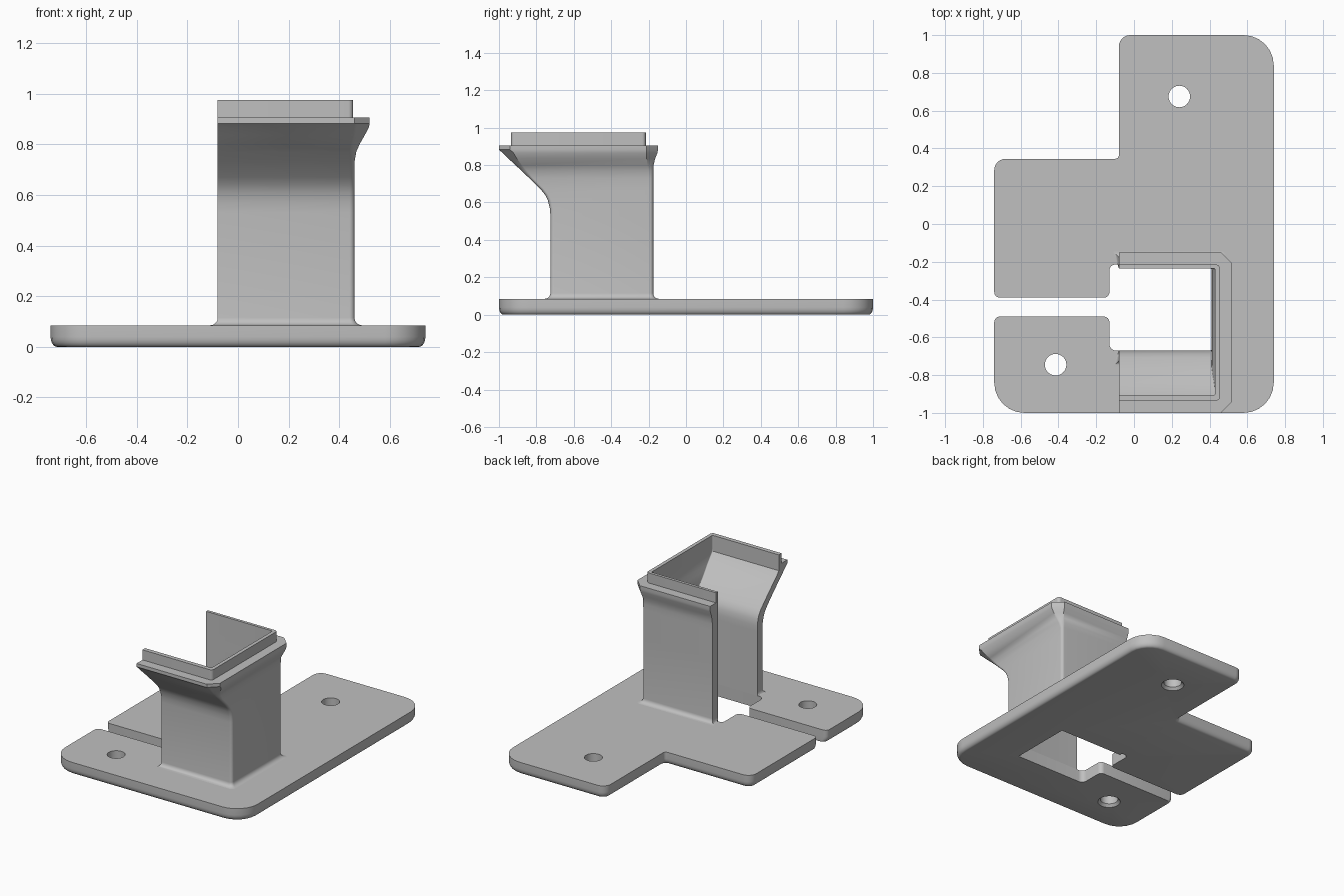
import bpy
import bmesh
import math
from mathutils import Vector

cube = bpy.data.objects.get("Cube")
if cube:
    bpy.data.objects.remove(cube, do_unlink=True)

grey = bpy.data.materials.new("light grey")
grey.use_nodes = True
colour = (0.527, 0.527, 0.527, 1)
grey.diffuse_color = colour
grey.node_tree.nodes["Principled BSDF"].inputs["Base Color"].default_value = colour


def corner(p, d_in, d_out, r, segs=6, chamfer=False):
    """Points of a rounded or chamfered right-angle corner."""
    if r <= 0:
        return [p]
    centre = p - d_in * r + d_out * r
    start, end = p - d_in * r, p + d_out * r
    pts = []
    for k in range(segs + 1):
        t = k / segs
        a = t * math.pi / 2
        arc = centre + (d_in * math.sin(a) - d_out * math.cos(a)) * r
        pts.append(start.lerp(end, t) if chamfer else arc)
    return pts


def ring(bm, pts, z):
    return [bm.verts.new((p.x, p.y, z)) for p in pts]


def bridge(bm, a, b):
    for i in range(len(a)):
        j = (i + 1) % len(a)
        bm.faces.new((a[i], a[j], b[j], b[i]))


def loop_edges(bm, loop):
    return [bm.edges.get((v, loop[(i + 1) % len(loop)])) for i, v in enumerate(loop)]


def finish(bm, name):
    bmesh.ops.remove_doubles(bm, verts=bm.verts, dist=0.0001)
    bmesh.ops.recalc_face_normals(bm, faces=bm.faces)
    mesh = bpy.data.meshes.new(name)
    bm.to_mesh(mesh)
    bm.free()
    mesh.materials.append(grey)
    mesh.shade_smooth()
    mesh.set_sharp_from_angle(angle=math.radians(32))
    obj = bpy.data.objects.new(name, mesh)
    bpy.context.collection.objects.link(obj)


# Base plate: rounded outline with slot and duct opening (x, y, corner radius)
OUTLINE = [(-.08, 1, .06), (.74, 1, .16), (.74, -1, .16), (-.74, -1, .16),
           (-.74, -.49, .03), (-.13, -.49, .03), (-.13, -.67, .035), (.41, -.67, 0),
           (.41, -.235, 0), (-.08, -.235, 0), (-.08, -.215, 0), (-.13, -.215, .03),
           (-.13, -.39, .03), (-.74, -.39, .03), (-.74, .345, .06), (-.08, .345, .02)]
SLOT_EDGES = range(4, 13)
TOP = .085


def plate_outline(inset):
    n = len(OUTLINE)
    pos = [Vector(o[:2]) for o in OUTLINE]
    dirs = [(pos[(i + 1) % n] - pos[i]).normalized() for i in range(n)]
    depth = [0 if i in SLOT_EDGES else inset for i in range(n)]
    pts = []
    for i in range(n):
        d_in, d_out = dirs[i - 1], dirs[i]
        p = pos[i].copy()
        for d, k in ((d_in, depth[i - 1]), (d_out, depth[i])):
            p += Vector((d.y, -d.x)) * k
        r = OUTLINE[i][2]
        if r:
            convex = d_in.cross(d_out) < 0
            change = min(depth[i - 1], depth[i])
            r = max(r - change if convex else r + change, .003)
        pts += corner(p, d_in, d_out, r)
    return pts


bm = bmesh.new()
loops = [ring(bm, plate_outline(0), TOP)]
for k in range(6):
    a = k / 5 * math.pi / 2
    loops.append(ring(bm, plate_outline(.025 * (1 - math.cos(a))), .04 * (1 - math.sin(a))))
walls = [loops]
# Screw holes, countersunk underneath
for cx, cy in ((.24, .675), (-.415, -.745)):
    hole = []
    for z, r in ((TOP, .057), (.018, .057), (0, .073)):
        angles = [k * math.tau / 32 for k in range(32)]
        hole.append(ring(bm, [Vector((cx + r * math.cos(a), cy + r * math.sin(a)))
                              for a in angles], z))
    walls.append(hole)
for wall in walls:
    for a, b in zip(wall, wall[1:]):
        bridge(bm, a, b)
for end in (0, -1):
    edges = [e for wall in walls for e in loop_edges(bm, wall[end])]
    bmesh.ops.triangle_fill(bm, edges=edges, use_beauty=True)
finish(bm, "base_plate")


# Duct: three-sided wall lofted upward, flared at the top, with a thin lip
def u_path(x0, xr, yf, yb, c):
    """Path along front, right and back walls, open to the left."""
    ex, ey = Vector((1, 0)), Vector((0, 1))
    cham = c > .03
    return ([Vector((x0, yf))]
            + corner(Vector((xr, yf)), ex, ey, c, chamfer=cham)
            + corner(Vector((xr, yb)), ey, -ex, c, chamfer=cham)
            + [Vector((x0, yb))])


# height, outer right, outer front, outer back, outer corner, inner right, inner front
LEVELS = [(.115, .46, -.725, -.175, .02, .41, -.67),
          (.53, .46, -.725, -.175, .02, .41, -.67),
          (.57, .46, -.728, -.175, .02, .41, -.67),
          (.61, .46, -.738, -.175, .02, .41, -.675),
          (.64, .46, -.753, -.175, .02, .41, -.686),
          (.67, .46, -.777, -.175, .02, .41, -.707),
          (.73, .46, -.838, -.175, .02, .412, -.768),
          (.77, .467, -.88, -.175, .028, .418, -.81),
          (.80, .48, -.912, -.173, .035, .424, -.842),
          (.835, .5, -.95, -.165, .045, .429, -.88),
          (.865, .516, -.98, -.153, .058, .43, -.905),
          (.882, .52, -1, -.15, .06, .43, -.905),
          (.905, .52, -1, -.15, .06, .43, -.905),
          (.905, .455, -.935, -.215, .02, .43, -.905),
          (.975, .455, -.935, -.215, .02, .43, -.905)]

bm = bmesh.new()
loops = []
# Fillet where the wall meets the plate
for k in range(5):
    a = k / 5 * math.pi / 2
    g = .03 * (1 - math.sin(a))
    outer = u_path(-.08 - g, .46 + g, -.725 - g, -.175 + g, .02 + g / 3)
    inner = u_path(-.08, .41, -.67, -.235, .008)
    loops.append(ring(bm, outer + inner[::-1], TOP + .03 * (1 - math.cos(a))))
for z, xr, yf, yb, c, xi, yi in LEVELS:
    outer = u_path(-.08, xr, yf, yb, c)
    inner = u_path(-.08, xi, yi, -.235, .008)
    loops.append(ring(bm, outer + inner[::-1], z))
for a, b in zip(loops, loops[1:]):
    bridge(bm, a, b)
# Rim on top, paired between the outer and inner paths
rim = loops[-1]
half = len(rim) // 2
for i in range(half - 1):
    bm.faces.new((rim[i], rim[i + 1], rim[-2 - i], rim[-1 - i]))
finish(bm, "duct_wall")
